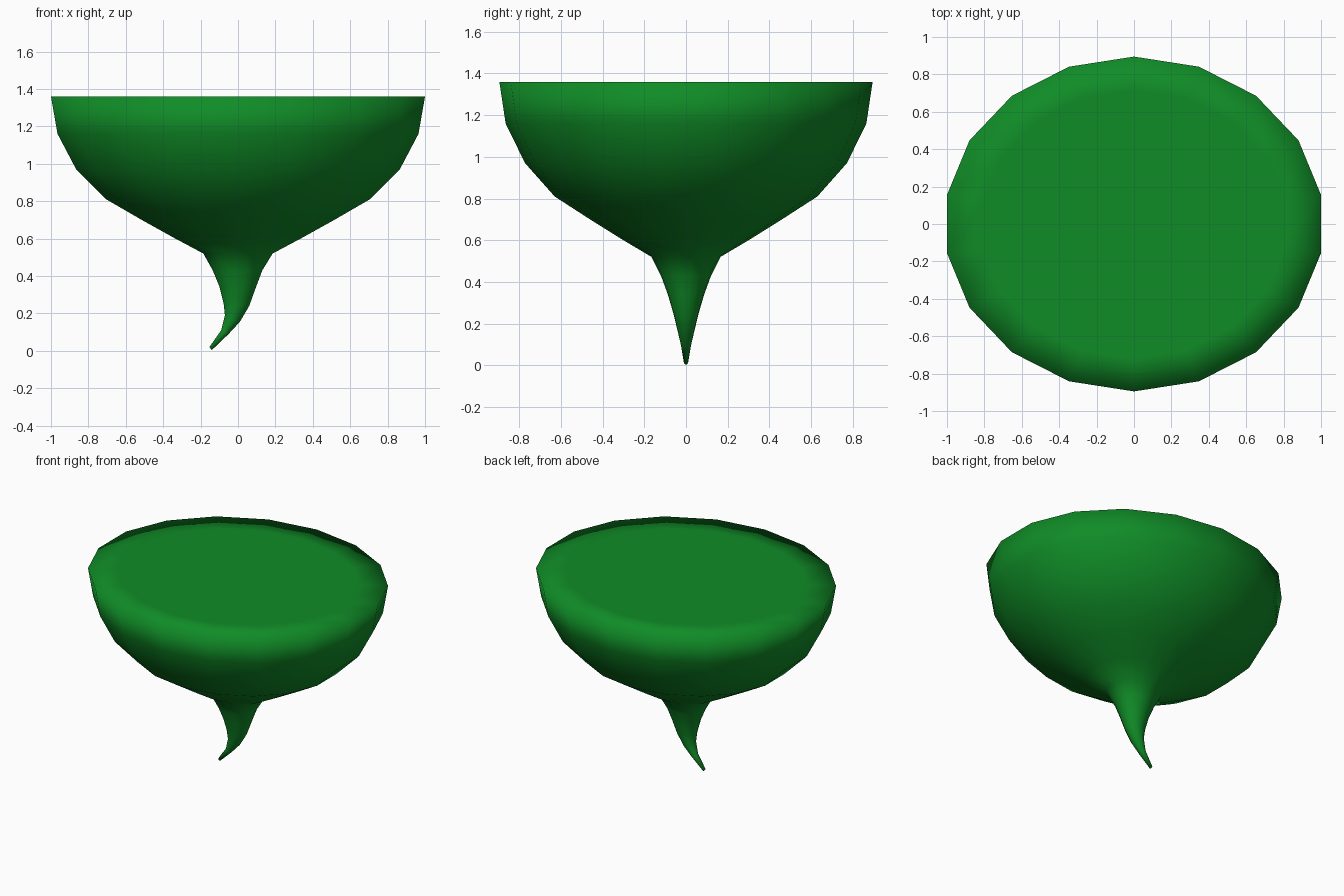
import bpy, bmesh, math

if "Cube" in bpy.data.objects:
    bpy.data.objects.remove(bpy.data.objects["Cube"])

SIDES = 18

# Single green colour
green = bpy.data.materials.new("leaf_green")
green.diffuse_color = (0.005, 0.262, 0.020, 1)
green.use_nodes = True
green.node_tree.nodes["Principled BSDF"].inputs["Base Color"].default_value = green.diffuse_color

# Rings from top to tip: left x, left z, right x, right z, half depth in y
bowl = [(1.0, 1.36, 0.895), (0.965, 1.16, 0.865), (0.865, 0.97, 0.772),
        (0.705, 0.81, 0.63), (0.515, 0.70, 0.46), (0.335, 0.60, 0.30),
        (0.185, 0.52, 0.165)]
rings = [(-0.8, 1.36, 0.8, 1.36, 0.716)]            # inner ring of the flat top
rings += [(-x, z, x, z, y) for x, z, y in bowl]
rings += [(-0.135, 0.43, 0.13, 0.43, 0.12),         # curved stem
          (-0.10, 0.345, 0.096, 0.34, 0.088),
          (-0.077, 0.255, 0.06, 0.24, 0.06),
          (-0.07, 0.19, 0.01, 0.155, 0.042),
          (-0.09, 0.11, -0.05, 0.09, 0.025),
          (-0.153, 0.02, -0.14, 0.004, 0.01)]


def make_ring(bm, xl, zl, xr, zr, depth):
    """Tilted ellipse whose outermost vertices reach the given left and right points."""
    verts = []
    for i in range(SIDES):
        a = math.radians(10 + i * 360 / SIDES)
        c = math.cos(a) / math.cos(math.radians(10))
        verts.append(bm.verts.new(((xl + xr) / 2 + c * (xr - xl) / 2,
                                   depth * math.sin(a),
                                   (zl + zr) / 2 + c * (zr - zl) / 2)))
    return verts


# Bowl and stem as one lofted surface
bm = bmesh.new()
loops = [make_ring(bm, *r) for r in rings]
for top, low in zip(loops, loops[1:]):
    for i in range(SIDES):
        j = (i + 1) % SIDES
        bm.faces.new((top[i], low[i], low[j], top[j]))
bm.faces.new(loops[0])
bm.faces.new(loops[-1][::-1])
bmesh.ops.recalc_face_normals(bm, faces=bm.faces)
for f in bm.faces:
    f.smooth = True

mesh = bpy.data.meshes.new("bowl_with_stem")
bm.to_mesh(mesh)
bm.free()
mesh.materials.append(green)
obj = bpy.data.objects.new("bowl_with_stem", mesh)
bpy.context.collection.objects.link(obj)
